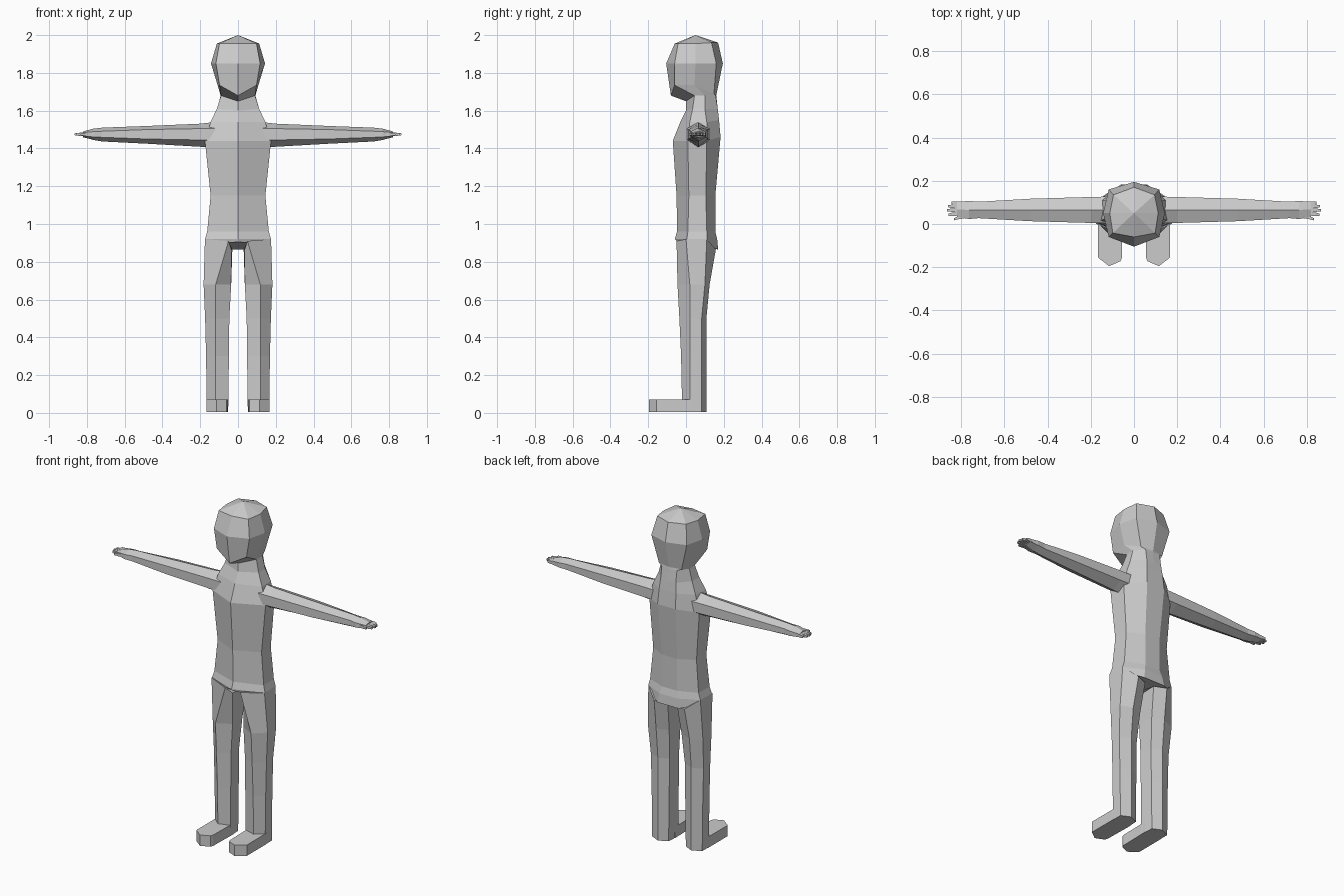
import bpy, bmesh

grey = bpy.data.materials.new("plain grey")
grey.diffuse_color = (0.6, 0.6, 0.6, 1)


def loft(name, rings, mirror=False):
    """Skin equal-sized rings of points, cap both ends, optionally mirror in x."""
    bm = bmesh.new()
    loops = [[bm.verts.new(p) for p in ring] for ring in rings]
    n = len(loops[0])
    for a, b in zip(loops, loops[1:]):
        for i in range(n):
            j = (i + 1) % n
            bm.faces.new((a[i], a[j], b[j], b[i]))
    bm.faces.new(loops[0][::-1])
    bm.faces.new(loops[-1])
    bmesh.ops.remove_doubles(bm, verts=bm.verts, dist=0.0005)
    bmesh.ops.recalc_face_normals(bm, faces=bm.faces)
    mesh = bpy.data.meshes.new(name)
    bm.to_mesh(mesh)
    bm.free()
    mesh.materials.append(grey)
    obj = bpy.data.objects.new(name, mesh)
    bpy.context.collection.objects.link(obj)
    if mirror:
        obj.modifiers.new("mirror", 'MIRROR').use_mirror_merge = False
    return obj


def body_ring(zf, zm, zb, yf, cx, yc, sx, ys, bx, ybc, yb):
    """Symmetric eight-point ring: front, front corner, side, back corner, back."""
    half = [(cx, yc, zm), (sx, ys, zm), (bx, ybc, zb)]
    return ([(0, yf, zf)] + half + [(0, yb, zb)]
            + [(-x, y, z) for x, y, z in reversed(half)])


# Torso and neck, from crotch to nape
torso = [
    (.905, .89, .865, -.045, .165, .00, .165, .11, .07, .17, .17),
    (.92, .92, .92, -.06, .175, .005, .172, .11, .06, .165, .165),
    (.96, .96, .96, -.047, .163, .01, .160, .11, .05, .155, .155),
    (1.15, 1.15, 1.15, -.05, .145, .015, .143, .105, .05, .155, .155),
    (1.44, 1.44, 1.46, -.07, .175, .01, .165, .11, .06, .183, .183),
    (1.54, 1.54, 1.55, -.03, .145, .02, .140, .11, .055, .175, .175),
    (1.60, 1.61, 1.61, .00, .112, .035, .110, .10, .05, .168, .168),
    (1.65, 1.68, 1.68, .00, .090, .045, .092, .10, .05, .157, .160),
]
# Head, from chin to crown
head = [
    (1.68, 1.735, 1.69, -.08, .098, -.06, .108, .045, .075, .148, .162),
    (1.85, 1.85, 1.85, -.105, .117, -.06, .143, .05, .117, .16, .195),
    (1.955, 1.955, 1.96, -.06, .098, -.042, .112, .05, .095, .135, .17),
    (2.0, 2.0, 2.0, .05, 0, .05, 0, .05, 0, .05, .05),
]
loft("body_and_head", [body_ring(*r) for r in torso + head])

# Legs: front, outer front, outer back, back, inner back, inner front
leg_top = [(.05, -.05, .91), (.175, .0, .92), (.172, .11, .92),
           (.10, .158, .865), (.03, .13, .865), (.035, .0, .865)]


def leg_ring(z, front, back, outer, inner):
    return [(.118, front, z), (outer, .02, z), (outer, back - .025, z),
            (.11, back, z), (inner + .005, back - .025, z), (inner, .0, z)]


loft("legs", [leg_top,
              leg_ring(.68, -.045, .125, .182, .036),
              leg_ring(.50, -.035, .108, .174, .046),
              leg_ring(.30, -.026, .108, .169, .048),
              leg_ring(.005, -.02, .108, .165, .052)], mirror=True)

# Feet
sole = [(.052, .03), (.056, -.155), (.062, -.172), (.115, -.195),
        (.167, -.155), (.167, .03)]
loft("feet", [[(x, y, z) for x, y in sole] for z in (.005, .07)], mirror=True)


# Arms and palms: six-sided rings along x
def arm_ring(x, y, z, half_y, up, side, down):
    return [(x, y, z + up), (x, y - half_y, z + side), (x, y - half_y, z - side),
            (x, y, z - down), (x, y + half_y, z - side), (x, y + half_y, z + side)]


loft("arms", [arm_ring(.12, .065, 1.475, .062, .065, .03, .072),
              arm_ring(.20, .065, 1.475, .060, .056, .03, .066),
              arm_ring(.48, .065, 1.475, .052, .044, .025, .050),
              arm_ring(.72, .065, 1.475, .038, .035, .016, .038),
              arm_ring(.765, .065, 1.475, .042, .030, .014, .030),
              arm_ring(.82, .068, 1.475, .034, .015, .009, .016)], mirror=True)

# Fingers and thumb as short tapered stubs
for name, x0, x1, y0, y1 in [("little_finger", .80, .845, .095, .098),
                             ("ring_finger", .80, .862, .080, .083),
                             ("middle_finger", .80, .865, .064, .064),
                             ("index_finger", .80, .858, .048, .043),
                             ("thumb", .77, .833, .038, .022)]:
    loft(name, [[(x, y + sy * w, 1.475 + sz * w)
                 for sy, sz in ((-1, -1), (1, -1), (1, 1), (-1, 1))]
                for x, y, w in ((x0, y0, .009), ((x0 + x1) / 2 + .01, (y0 + y1) / 2, .008),
                                (x1, y1, .005))], mirror=True)
